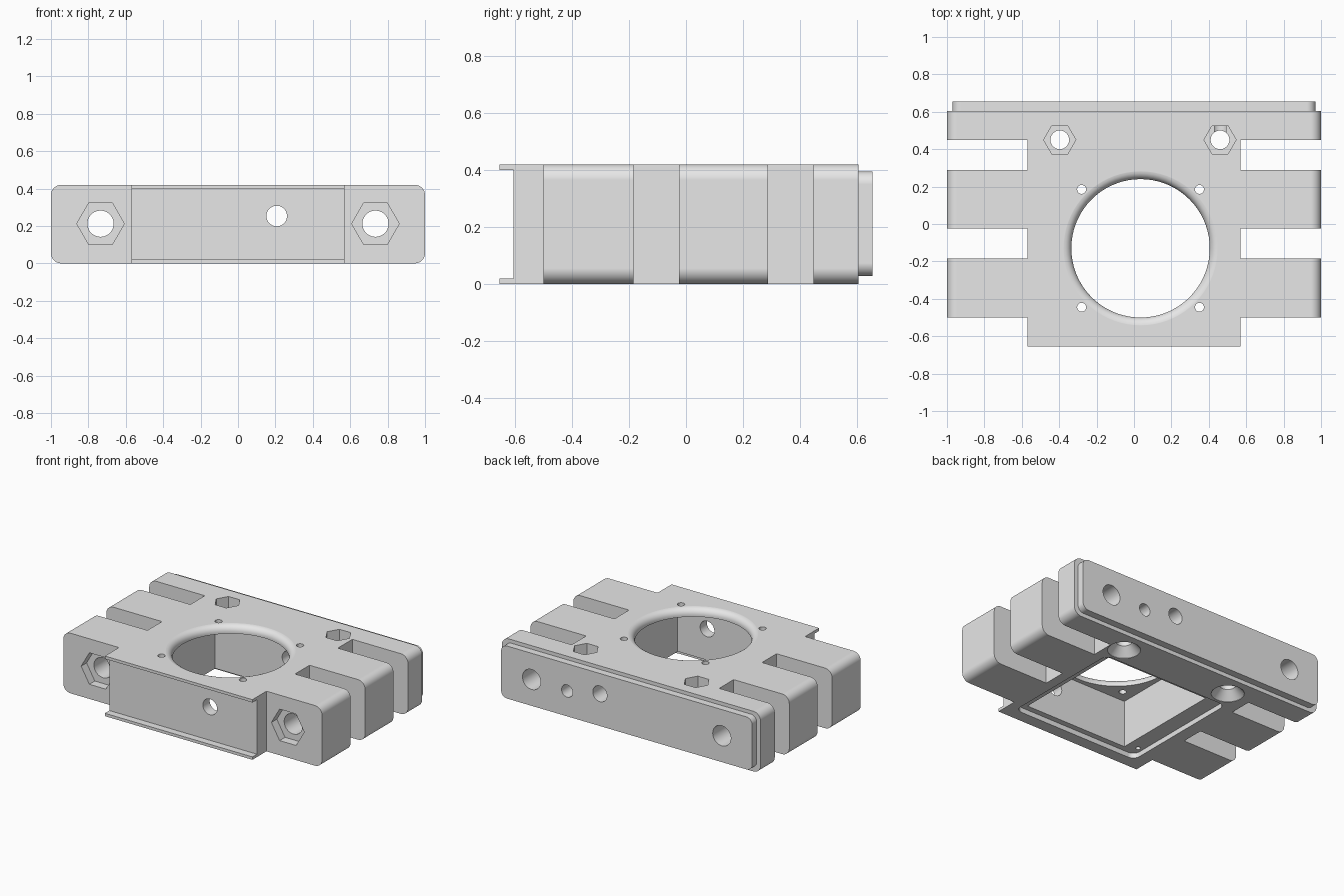
import bpy, bmesh, math

if "Cube" in bpy.data.objects:
    bpy.data.objects.remove(bpy.data.objects["Cube"])

grey = bpy.data.materials.new("grey_plastic")
grey.diffuse_color = (0.8, 0.8, 0.8, 1)
grey.use_nodes = True
grey.node_tree.nodes["Principled BSDF"].inputs["Base Color"].default_value = grey.diffuse_color


def to_object(name, bm):
    bmesh.ops.recalc_face_normals(bm, faces=bm.faces[:])
    me = bpy.data.meshes.new(name)
    bm.to_mesh(me)
    bm.free()
    me.materials.append(grey)
    ob = bpy.data.objects.new(name, me)
    bpy.context.collection.objects.link(ob)
    return ob


def prism(name, outline, z0, z1, axis=None, radius=0.0, limit=0.0):
    """Extruded outline; edges parallel to axis with |x| > limit are rounded."""
    bm = bmesh.new()
    face = bm.faces.new([bm.verts.new((x, y, z0)) for x, y in outline])
    new = bmesh.ops.extrude_face_region(bm, geom=[face])["geom"]
    for v in new:
        if isinstance(v, bmesh.types.BMVert):
            v.co.z = z1
    if axis is not None:
        edges = [e for e in bm.edges
                 if abs((e.verts[0].co - e.verts[1].co).normalized()[axis]) > 0.99
                 and min(abs(v.co.x) for v in e.verts) > limit]
        bmesh.ops.bevel(bm, geom=edges, offset=radius, segments=8,
                        profile=0.5, affect='EDGES')
    return to_object(name, bm)


def box(name, x0, x1, y0, y1, z0, z1, axis=None, radius=0.0):
    return prism(name, [(x0, y0), (x1, y0), (x1, y1), (x0, y1)], z0, z1, axis, radius)


def lathe(name, rings, centre, axis="Z", n=48):
    """Stack of n-sided rings (radius, height) around a Z or Y axis."""
    bm = bmesh.new()
    loops = []
    for r, h in rings:
        loop = []
        for i in range(n):
            a = 2 * math.pi * i / n
            p = centre[0] + r * math.cos(a)
            q = centre[1] + r * math.sin(a)
            loop.append(bm.verts.new((p, q, h) if axis == "Z" else (p, h, q)))
        loops.append(loop)
    for a, b in zip(loops, loops[1:]):
        for i in range(n):
            j = (i + 1) % n
            bm.faces.new((a[i], a[j], b[j], b[i]))
    bm.faces.new(loops[0])
    bm.faces.new(loops[-1])
    return to_object(name, bm)


def combine(target, tool, operation='DIFFERENCE'):
    mod = target.modifiers.new("bool", 'BOOLEAN')
    mod.object, mod.operation, mod.solver = tool, operation, 'EXACT'
    bpy.context.view_layer.objects.active = target
    bpy.ops.object.modifier_apply(modifier=mod.name)
    bpy.data.objects.remove(tool, do_unlink=True)


# Slab with three side arms per side and a projecting front
right = [(0.57, -0.655), (0.57, -0.5), (1, -0.5), (1, -0.185), (0.57, -0.185),
         (0.57, -0.025), (1, -0.025), (1, 0.288), (0.57, 0.288), (0.57, 0.448),
         (1, 0.448), (1, 0.605)]
outline = right + [(-x, y) for x, y in reversed(right)]
body = prism("fan_mount_body", outline, 0, 0.42, axis=1, radius=0.055, limit=0.9)

# Raised back plate
combine(body, box("back_plate", -0.97, 0.97, 0.55, 0.655, 0.028, 0.395, 1, 0.045), 'UNION')

# Front channel between two thin lips
combine(body, box("front_channel", -0.7, 0.7, -0.8, -0.605, 0.02, 0.40))

# Fan pocket, and shallow rounded cover recess underneath
cx, cy = 0.035, -0.13
combine(body, box("fan_pocket", cx - 0.4, cx + 0.4, cy - 0.4, cy + 0.4, -0.1, 0.365))
combine(body, box("cover_recess", -0.48, 0.50, -0.57, 0.325, -0.1, 0.035, 2, 0.05))

# Round fan opening with a rounded upper lip
f = 0.045
arc = [(0.37 + f * (1 - math.cos(t)), 0.42 - f + f * math.sin(t))
       for t in [math.radians(a) for a in range(0, 85, 12)]]
rings = [(0.37, 0.2)] + arc + [(0.37 + f, 0.4202), (0.37 + f, 0.5)]
combine(body, lathe("fan_opening", rings, (cx, cy), n=72))

# Fan screw holes, and blind cover screw holes in the recess
for sx in (-1, 1):
    for sy in (-1, 1):
        combine(body, lathe("fan_screw_hole", [(0.024, 0.3), (0.024, 0.5)],
                            (cx + sx * 0.315, cy + sy * 0.315), n=24))
    combine(body, lathe("cover_screw_hole", [(0.016, -0.1), (0.016, 0.15)],
                        (0.01 + sx * 0.455, -0.49 if sx < 0 else 0.25), n=16))

# Long rod holes through the arms with hexagonal nut pockets in front
for x in (-0.735, 0.735):
    combine(body, lathe("rod_hole", [(0.07, -0.8), (0.07, 0.8)], (x, 0.212), "Y"))
    combine(body, lathe("rod_nut_pocket", [(0.127, -0.8), (0.127, -0.44)],
                        (x, 0.212), "Y", 6))

# Vertical bolt holes: hexagonal nut pocket above, countersink below
for x in (-0.397, 0.46):
    c = (x, 0.45)
    combine(body, lathe("bolt_hole", [(0.105, -0.1), (0.105, 0.002), (0.05, 0.06),
                                      (0.05, 0.5)], c))
    combine(body, lathe("bolt_nut_pocket", [(0.086, 0.235), (0.086, 0.5)], c, n=6))

# Cable hole through front and back walls, and back hole into the bolt bore
combine(body, lathe("cable_hole", [(0.055, -0.8), (0.055, 0.8)], (0.207, 0.253), "Y", 40))
combine(body, lathe("back_hole", [(0.043, 0.45), (0.043, 0.8)], (0.46, 0.205), "Y", 32))

# Smooth curved walls, crisp edges, flat faces kept flat
bpy.ops.object.select_all(action='DESELECT')
body.select_set(True)
bpy.context.view_layer.objects.active = body
bpy.ops.object.shade_smooth_by_angle(angle=math.radians(30))
wn = body.modifiers.new("flat_face_normals", 'WEIGHTED_NORMAL')
wn.keep_sharp = True
